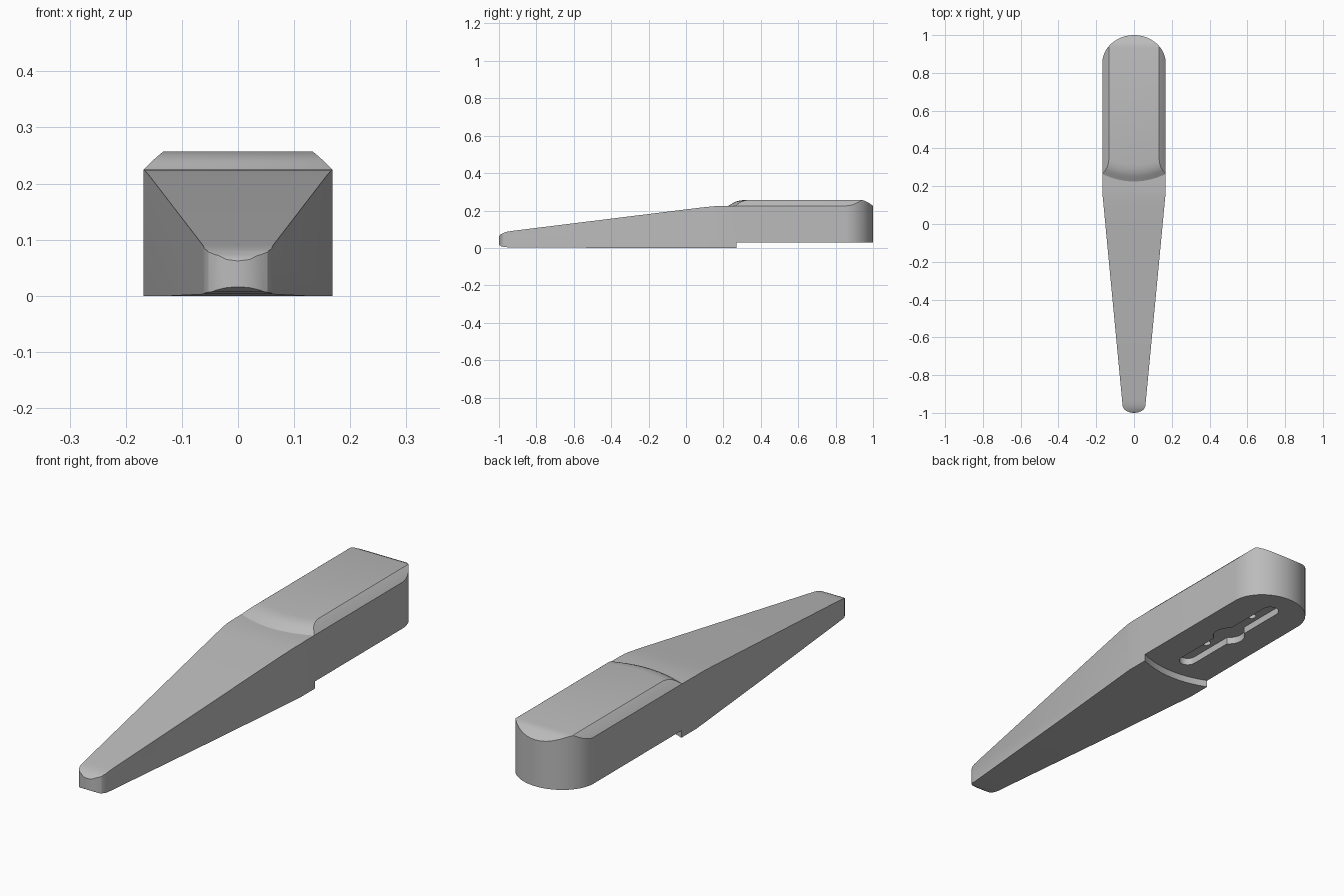
import bpy, bmesh, math

if "Cube" in bpy.data.objects:
    bpy.data.objects.remove(bpy.data.objects["Cube"], do_unlink=True)

grey = bpy.data.materials.new("plain grey")
grey.use_nodes = True
grey.diffuse_color = (0.5, 0.5, 0.5, 1)
grey.node_tree.nodes["Principled BSDF"].inputs["Base Color"].default_value = (0.5, 0.5, 0.5, 1)


def loft(name, rings):
    """Closed solid through rings that share a point count."""
    bm = bmesh.new()
    loops = [[bm.verts.new(p) for p in ring] for ring in rings]
    n = len(loops[0])
    for a, b in zip(loops, loops[1:]):
        for i in range(n):
            j = (i + 1) % n
            bm.faces.new((a[i], a[j], b[j], b[i]))
    bm.faces.new(loops[0][::-1])
    bm.faces.new(loops[-1])
    bmesh.ops.recalc_face_normals(bm, faces=bm.faces)
    mesh = bpy.data.meshes.new(name)
    bm.to_mesh(mesh)
    bm.free()
    mesh.materials.append(grey)
    obj = bpy.data.objects.new(name, mesh)
    bpy.context.collection.objects.link(obj)
    return obj


def plan_prism(name, outline, low, high):
    return loft(name, [[(x, y, z) for x, y in outline] for z in (low, high)])


def combine(target, tool, operation, keep=False):
    """Apply a boolean and drop the tool."""
    mod = target.modifiers.new(operation, 'BOOLEAN')
    mod.operation, mod.object, mod.solver = operation, tool, 'EXACT'
    bpy.context.view_layer.objects.active = target
    bpy.ops.object.modifier_apply(modifier=mod.name)
    if not keep:
        bpy.data.objects.remove(tool, do_unlink=True)


def mirrored(half):
    """Complete an outline that runs from front to back on +x."""
    return half + [(-x, y) for x, y in reversed(half) if x > 0.0001]


W = 0.168  # half width of the handle


def bowed_outline(half_width, front, rear, bow):
    """Box outline whose front edge bows forward in the middle."""
    half = []
    for i in range(13):
        x = half_width * i / 12
        half.append((x, front + bow * (x / W) ** 2))
    return mirrored(half + [(half_width, rear)])


# Plan outline: rounded tip, tapered blade, straight handle, round end
half = [(0, -1), (0.02, -0.998), (0.04, -0.99), (0.053, -0.98), (0.06, -0.965), (W, 0.17)]
for i in range(25):
    a = math.pi / 2 * i / 24
    half.append((W * math.cos(a), 0.85 + 0.15 * math.sin(a)))
outline = plan_prism("outline", mirrored(half), -0.2, 0.5)

# Wedge body from its side profile
profile = [(-1.01, 0.03), (-1.0, 0.016), (-0.985, 0.007), (-0.95, 0.003), (-0.32, 0),
           (1.1, 0), (1.1, 0.225), (0.2, 0.225), (0.15, 0.223), (0.1, 0.218),
           (0.04, 0.211), (-0.93, 0.091), (-0.955, 0.087), (-0.975, 0.081),
           (-0.992, 0.072), (-1.01, 0.05)]
body = loft("wedge_body", [[(x, y, z) for y, z in profile] for x in (-0.3, 0.3)])
combine(body, outline, 'INTERSECT', keep=True)

# Raised grip pad: half width, front, rear and height of each layer
layers = [(0.195, 0.20, 1.04, 0.2), (W, 0.225, 1.0, 0.225), (0.161, 0.238, 0.99, 0.232),
          (0.152, 0.252, 0.977, 0.241), (0.143, 0.27, 0.962, 0.249),
          (0.137, 0.29, 0.95, 0.254), (0.133, 0.315, 0.935, 0.257)]
pad = loft("grip_pad", [[(x, y, z) for x, y in bowed_outline(w, f, r, 0.04)]
                        for w, f, r, z in layers])
combine(pad, outline, 'INTERSECT')
combine(body, pad, 'UNION')

# Step under the handle
step = plan_prism("step_cutter", bowed_outline(0.3, 0.235, 1.2, 0.035), -0.1, 0.03)
combine(body, step, 'DIFFERENCE')

# Long slot with a round middle, and two screw holes, in the underside
slot_half, slot_low, slot_high, middle, boss = 0.035, 0.31, 0.91, 0.61, 0.065
slot = []
for i in range(9):
    a = math.pi / 2 * i / 8
    slot.append((slot_half * math.sin(a), slot_low + slot_half * (1 - math.cos(a))))
start = math.asin(slot_half / boss)
for i in range(13):
    a = start + (math.pi - 2 * start) * i / 12
    slot.append((boss * math.sin(a), middle - boss * math.cos(a)))
slot += [(x, slot_low + slot_high - y) for x, y in reversed(slot[:9])]
combine(body, plan_prism("slot_cutter", mirrored(slot), -0.1, 0.06), 'DIFFERENCE')
for side in (-1, 1):
    circle = [(0.018 * math.cos(math.tau * i / 24),
               middle + side * 0.145 + 0.018 * math.sin(math.tau * i / 24)) for i in range(24)]
    combine(body, plan_prism("hole_cutter", circle, -0.1, 0.1), 'DIFFERENCE')

# Smooth the curves, keep the edges crisp
bpy.ops.object.select_all(action='DESELECT')
body.select_set(True)
bpy.context.view_layer.objects.active = body
bpy.ops.object.shade_smooth_by_angle(angle=math.radians(25))
